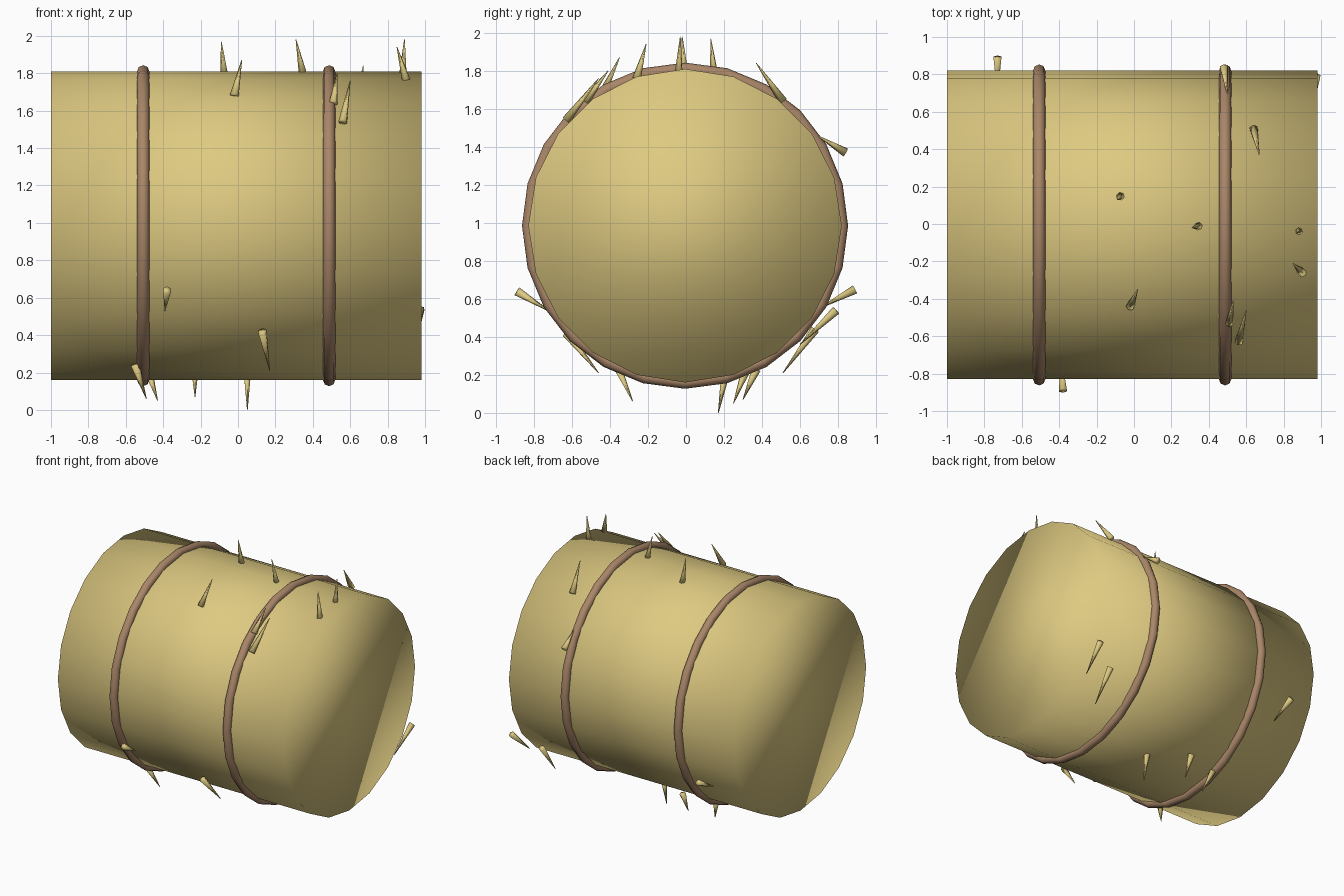
import bpy
from math import pi
from mathutils import Vector

cube = bpy.data.objects.get("Cube")
if cube:
    bpy.data.objects.remove(cube, do_unlink=True)

CENTRE = Vector((-0.01, -0.005, 0.985))
RADIUS = 0.825


def material(name, colour):
    mat = bpy.data.materials.new(name)
    mat.use_nodes = True
    mat.diffuse_color = (*colour, 1)
    mat.node_tree.nodes["Principled BSDF"].inputs["Base Color"].default_value = (*colour, 1)
    return mat


straw = material("straw yellow", (0.73, 0.59, 0.22))
twine = material("twine brown", (0.40, 0.24, 0.14))


def finish(name, mat):
    obj = bpy.context.object
    obj.name = name
    obj.data.materials.append(mat)
    bpy.ops.object.shade_smooth()
    return obj


# Round bale lying along x, softly shaded over its ends
bpy.ops.mesh.primitive_cylinder_add(vertices=20, radius=RADIUS, depth=1.98,
                                    location=CENTRE, rotation=(0, pi / 2, 0))
finish("bale", straw)

# Two bands of twine
for side, label in ((-1, "right"), (1, "left")):
    bpy.ops.mesh.primitive_torus_add(
        major_segments=24, minor_segments=8, major_radius=RADIUS, minor_radius=0.033,
        location=CENTRE + Vector((side * 0.497, 0, 0)), rotation=(0, pi / 2, 0))
    finish("twine_band_" + label, twine)


# Loose straws: thin cones from a blunt end to a pointed end
def loose_straw(blunt, tip):
    blunt, tip = Vector(blunt), Vector(tip)
    axis = tip - blunt
    bpy.ops.mesh.primitive_cone_add(
        vertices=6, radius1=0.024, radius2=0.002, depth=axis.length,
        location=(blunt + tip) / 2, rotation=axis.to_track_quat('Z', 'Y').to_euler())
    finish("loose_straw", straw)


# Upper straws
loose_straw((-0.07, 0.15, 1.76), (-0.09, 0.13, 1.97))
loose_straw((-0.02, -0.44, 1.68), (0.02, -0.35, 1.87))
loose_straw((0.35, -0.01, 1.78), (0.31, -0.02, 1.98))
loose_straw((0.51, -0.53, 1.64), (0.53, -0.41, 1.80))
loose_straw((0.56, -0.63, 1.54), (0.60, -0.46, 1.76))
loose_straw((0.64, 0.51, 1.64), (0.67, 0.37, 1.84))
loose_straw((0.88, -0.04, 1.76), (0.89, -0.03, 1.98))
loose_straw((0.90, -0.26, 1.76), (0.85, -0.21, 1.94))

# Straws with the blunt end outwards
loose_straw((-0.73, 0.89, 0.65), (-0.73, 0.70, 0.55))
loose_straw((0.48, 0.84, 1.37), (0.50, 0.69, 1.46))
loose_straw((-0.38, -0.89, 0.64), (-0.39, -0.71, 0.53))
loose_straw((0.975, 0.79, 0.54), (0.95, 0.60, 0.36))
loose_straw((0.79, 0.68, 0.44), (0.79, 0.51, 0.21))

# Lower straws
loose_straw((-0.55, -0.36, 0.24), (-0.49, -0.28, 0.06))
loose_straw((0.13, -0.63, 0.42), (0.17, -0.46, 0.21))
loose_straw((-0.48, 0.31, 0.21), (-0.43, 0.25, 0.05))
loose_straw((-0.23, 0.37, 0.23), (-0.23, 0.30, 0.07))
loose_straw((0.05, 0.21, 0.22), (0.05, 0.17, 0.0))
